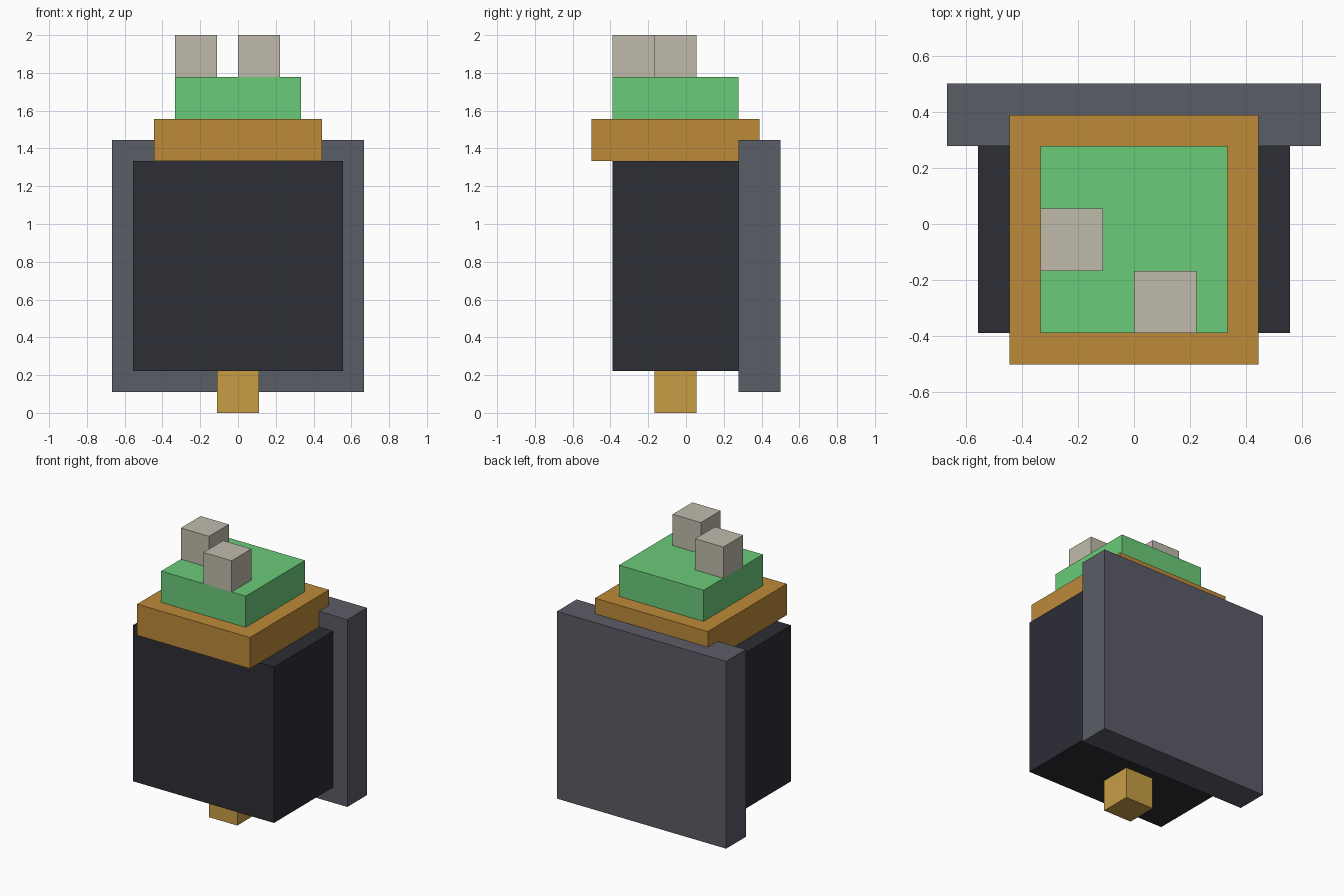
import bpy

if "Cube" in bpy.data.objects:
    bpy.data.objects.remove(bpy.data.objects["Cube"])

U = 1 / 9  # one grid step of the blocky design


def linear(c):
    c /= 255
    return c / 12.92 if c <= 0.04045 else ((c + 0.055) / 1.055) ** 2.4


def material(name, rgb):
    mat = bpy.data.materials.new(name)
    mat.diffuse_color = (*[linear(c) for c in rgb], 1)
    mat.use_nodes = True
    mat.node_tree.nodes["Principled BSDF"].inputs["Base Color"].default_value = mat.diffuse_color
    return mat


def block(name, x, y, z, mat):
    """Box spanning the given (min, max) ranges in grid steps."""
    spans = (x, y, z)
    bpy.ops.mesh.primitive_cube_add(size=1, location=[(a + b) / 2 * U for a, b in spans])
    obj = bpy.context.object
    obj.name = name
    obj.scale = [(b - a) * U for a, b in spans]
    bpy.ops.object.transform_apply(location=False, rotation=False, scale=True)
    obj.data.materials.append(mat)
    return obj


charcoal = material("charcoal", (45, 45, 54))
slate = material("slate grey", (91, 93, 103))
ochre = material("ochre brown", (189, 138, 58))
green = material("leaf green", (107, 203, 122))
stone = material("pale stone", (193, 187, 172))
gold = material("gold", (200, 157, 69))

# Main body with the wide plate behind it
block("body", (-5, 5), (-3.5, 2.5), (2, 12), charcoal)
block("back_plate", (-6, 6), (2.5, 4.5), (1, 13), slate)

# Peg underneath
block("bottom_peg", (-1, 1), (-1.5, 0.5), (0, 2), gold)

# Stepped top
block("collar", (-4, 4), (-4.5, 3.5), (12, 14), ochre)
block("green_top", (-3, 3), (-3.5, 2.5), (14, 16), green)

# Two small cubes on the top
for name, x, y in (("left_cube", -3, -1.5), ("right_cube", 0, -3.5)):
    block(name, (x, x + 2), (y, y + 2), (16, 18), stone)
